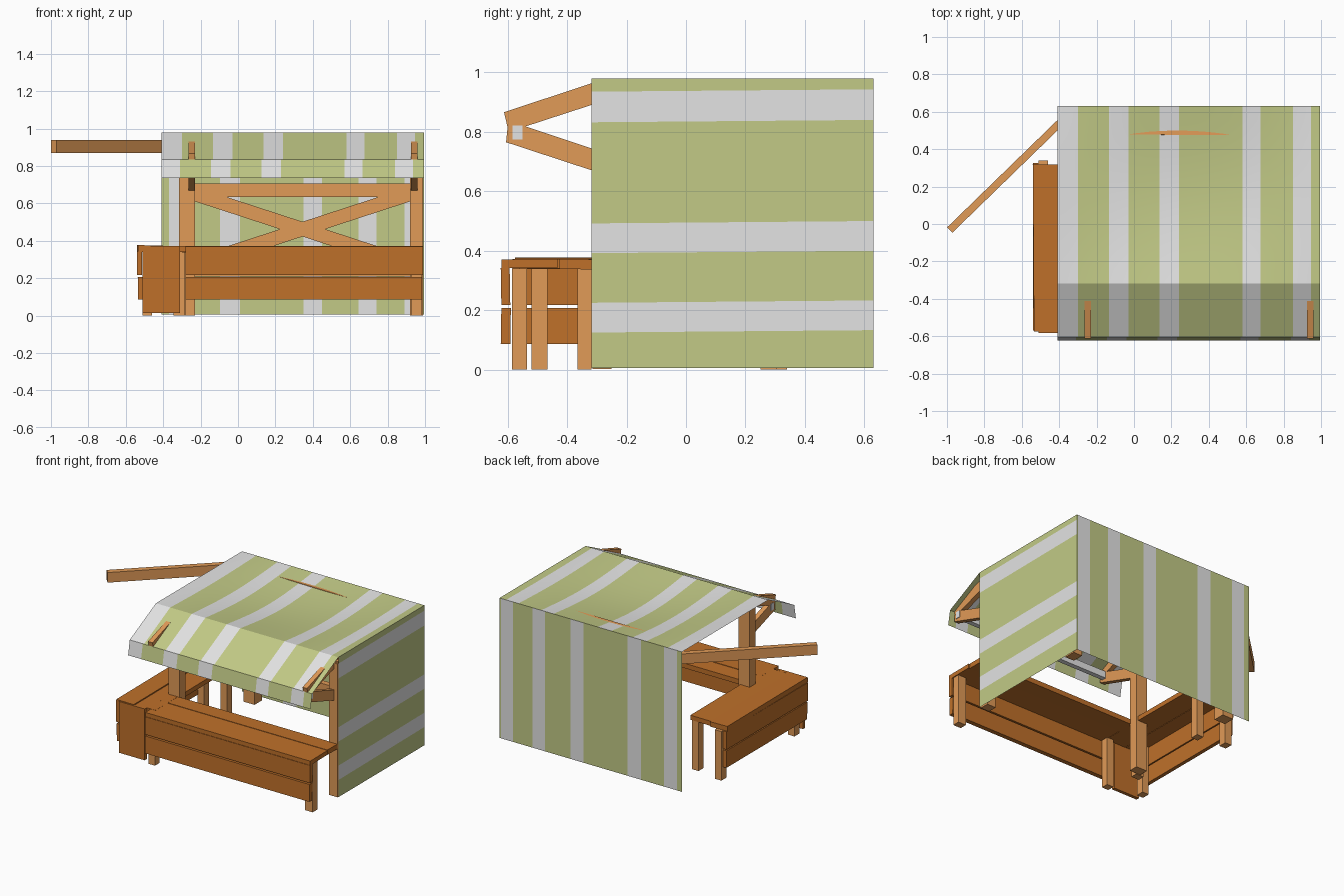
import bpy, bmesh, math
from mathutils import Vector, Matrix

if "Cube" in bpy.data.objects:
    bpy.data.objects.remove(bpy.data.objects["Cube"])


def material(name, rgb):
    m = bpy.data.materials.new(name)
    m.diffuse_color = (*rgb, 1)
    m.use_nodes = True
    m.node_tree.nodes["Principled BSDF"].inputs["Base Color"].default_value = m.diffuse_color
    return m


GREEN = material("green cloth", (0.54, 0.59, 0.24))
WHITE = material("pale cloth", (0.77, 0.77, 0.77))
LIGHT = material("light wood", (0.75, 0.325, 0.095))
DARK = material("dark wood", (0.52, 0.163, 0.023))


def finish(name, bm, mats):
    bmesh.ops.recalc_face_normals(bm, faces=bm.faces)
    me = bpy.data.meshes.new(name)
    bm.to_mesh(me)
    bm.free()
    ob = bpy.data.objects.new(name, me)
    for m in mats:
        me.materials.append(m)
    bpy.context.collection.objects.link(ob)
    return ob


def box(name, x, y, z, mat, rot=(0, 0, 0)):
    """Box from (min, max) ranges, turned about its own centre (degrees)."""
    bm = bmesh.new()
    bmesh.ops.create_cube(bm, size=1)
    size = Vector((x[1] - x[0], y[1] - y[0], z[1] - z[0]))
    mid = Vector((x[0] + x[1], y[0] + y[1], z[0] + z[1])) / 2
    m = Matrix.Translation(mid)
    for a, axis in zip(rot, "XYZ"):
        m = m @ Matrix.Rotation(math.radians(a), 4, axis)
    bm.transform(m @ Matrix.Diagonal((*size, 1)))
    return finish(name, bm, [mat])


def beam(name, a, b, width, height, mat):
    """Straight timber between two points."""
    a, b = Vector(a), Vector(b)
    d = (b - a).normalized()
    side = d.cross(Vector((0, 0, 1))).normalized()
    up = side.cross(d)
    bm = bmesh.new()
    bmesh.ops.create_cube(bm, size=1)
    m = Matrix((d * (b - a).length, side * width, up * height)).transposed().to_4x4()
    bm.transform(Matrix.Translation((a + b) / 2) @ m)
    return finish(name, bm, [mat])


def prism(name, profile, x0, x1, mat):
    """Outline in (y, z) extruded along x."""
    bm = bmesh.new()
    f = bm.faces.new([bm.verts.new((x0, y, z)) for y, z in profile])
    r = bmesh.ops.extrude_face_region(bm, geom=[f])
    verts = [v for v in r["geom"] if isinstance(v, bmesh.types.BMVert)]
    bmesh.ops.translate(bm, verts=verts, vec=(x1 - x0, 0, 0))
    return finish(name, bm, [mat])


def cloth(name, lo, hi, bands, rows, point, fine=10.0):
    """Striped sheet: columns cut at the band edges, point(s, t) places them."""
    cuts = sorted({lo, hi, *[c for b in bands for c in b]})
    cols = []
    for a, b in zip(cuts, cuts[1:]):
        n = max(1, math.ceil((b - a) / fine))
        cols += [a + (b - a) * i / n for i in range(n)]
    cols.append(hi)
    bm = bmesh.new()
    grid = [[bm.verts.new(point(s, j / rows)) for j in range(rows + 1)] for s in cols]
    for i in range(len(cols) - 1):
        mid = (cols[i] + cols[i + 1]) / 2
        for j in range(rows):
            f = bm.faces.new((grid[i][j], grid[i + 1][j], grid[i + 1][j + 1], grid[i][j + 1]))
            f.material_index = int(any(a < mid < b for a, b in bands))
            f.smooth = rows > 1
    return finish(name, bm, [GREEN, WHITE])


X0, X1, YF, YB, TOP = -0.41, 0.995, -0.317, 0.63, 0.98

# Cloth: sagging roof, front slope, valance, back wall, right wall
roof_bands = [(-0.41, -0.30), (-0.135, -0.03), (0.135, 0.24), (0.58, 0.675), (0.85, 0.945)]


def roof_point(x, t):
    sag = 0.04 * math.sin(math.pi * (x - X0) / (X1 - X0)) * math.sin(math.pi * t)
    return (x, YF + (YB - YF) * t, TOP - sag)


cloth("roof_cloth", X0, X1, roof_bands, 12, roof_point, 0.06)
cloth("front_slope_cloth", X0, X1, roof_bands, 1,
      lambda x, t: (x, YF - 0.288 * t, TOP - 0.145 * t))
valance_bands = [(max(X0, a - 0.01), b - 0.01) for a, b in roof_bands]
cloth("valance_cloth", X0, X1, valance_bands, 1,
      lambda x, t: (x, -0.605 - 0.018 * t, 0.835 - 0.10 * t))
back_bands = [(-0.37, -0.27), (-0.095, 0.01), (0.35, 0.45), (0.645, 0.74), (0.89, 0.985)]
cloth("back_wall_cloth", X0, X1, back_bands, 1,
      lambda x, t: (x, YB, 0.006 + (TOP - 0.006) * t))
side_bands = [(0.125, 0.225), (0.392, 0.492), (0.832, 0.935)]
cloth("right_wall_cloth", 0.006, TOP, side_bands, 1,
      lambda z, t: (X1, YF + (YB - YF) * t, z + (0.008 * t if 0.01 < z < 0.97 else 0)))

# Main frame posts
for side, xa, xb in (("left", -0.315, -0.23), ("right", 0.92, 0.988)):
    box(f"front_{side}_post", (xa, xb), (-0.315, -0.25), (0.002, 0.93), LIGHT)
    box(f"back_{side}_post", (xa, xb), (0.51, 0.59), (0.005, 0.93), LIGHT)

# Top beams; the left one has swung loose
box("front_top_beam", (-0.31, 0.985), (-0.31, -0.255), (0.865, 0.935), LIGHT)
box("back_top_beam", (-0.31, 0.985), (0.475, 0.52), (0.893, 0.963), LIGHT, (-2, 0.3, -0.3))
box("right_top_beam", (0.93, 0.985), (-0.30, 0.58), (0.87, 0.94), LIGHT)
beam("loose_left_beam", (-0.985, -0.032, 0.905), (-0.34, 0.595, 0.905), 0.04, 0.07, LIGHT)

# Back rails and cross braces
for n, z in (("upper", 0.635), ("lower", 0.21)):
    box(f"back_{n}_rail", (-0.25, 0.93), (0.53, 0.57), (z, z + 0.072), LIGHT)
beam("cross_brace_a", (-0.26, 0.545, 0.66), (0.95, 0.545, 0.265), 0.03, 0.075, LIGHT)
beam("cross_brace_b", (-0.26, 0.55, 0.265), (0.95, 0.55, 0.66), 0.03, 0.075, LIGHT)

# Awning brackets with a hanging rod
upper = [(-0.30, 0.969), (-0.612, 0.866), (-0.60, 0.815), (-0.54, 0.818), (-0.27, 0.906), (-0.27, 0.962)]
lower = [(-0.27, 0.655), (-0.605, 0.765), (-0.60, 0.815), (-0.54, 0.818), (-0.27, 0.728)]
for side, x in (("left", -0.264), ("right", 0.926)):
    prism(f"{side}_bracket_upper", upper, x, x + 0.034, LIGHT)
    prism(f"{side}_bracket_lower", lower, x, x + 0.034, LIGHT)
box("awning_rod", (-0.268, 0.964), (-0.583, -0.55), (0.775, 0.822), WHITE)

# Front counter: top planks, boards, legs
box("front_counter_top_outer", (-0.28, 0.99), (-0.62, -0.43), (0.342, 0.372), DARK, (0.6, 0, 0))
box("front_counter_top_inner", (-0.30, 0.985), (-0.425, -0.31), (0.338, 0.372), DARK, (-0.8, 0, 0))
box("front_board_upper", (-0.28, 0.99), (-0.622, -0.592), (0.218, 0.342), DARK, (1, 0, 0))
box("front_board_lower", (-0.28, 0.985), (-0.622, -0.590), (0.087, 0.207), DARK, (-1, 0, 0))
box("front_counter_leg_right", (0.925, 0.985), (-0.585, -0.535), (0, 0.34), LIGHT)
box("front_counter_leg_left", (-0.28, -0.23), (-0.585, -0.535), (0, 0.34), LIGHT)
box("front_counter_leg_left_inner", (-0.345, -0.285), (-0.365, -0.317), (0, 0.34), LIGHT)

# Left counter: top planks, boards, end panel, legs
box("left_counter_top_outer", (-0.538, -0.405), (-0.575, 0.318), (0.342, 0.376), DARK, (0, 0.8, 0.4))
box("left_counter_top_inner", (-0.40, -0.245), (-0.56, 0.305), (0.34, 0.372), DARK, (0, -0.6, 0.4))
box("left_board_upper", (-0.54, -0.513), (-0.57, 0.325), (0.218, 0.342), DARK, (0, 1, 0))
box("left_board_lower", (-0.535, -0.51), (-0.57, 0.32), (0.087, 0.207), DARK, (0, -1, 0))
box("left_end_panel", (-0.51, -0.31), (-0.583, -0.560), (0.015, 0.372), DARK)
for n, x, y in (("back_outer", -0.51, 0.285), ("back_inner", -0.31, 0.25), ("front_outer", -0.51, -0.52)):
    box(f"left_counter_leg_{n}", (x, x + 0.05), (y, y + 0.055), (0, 0.342), LIGHT)
